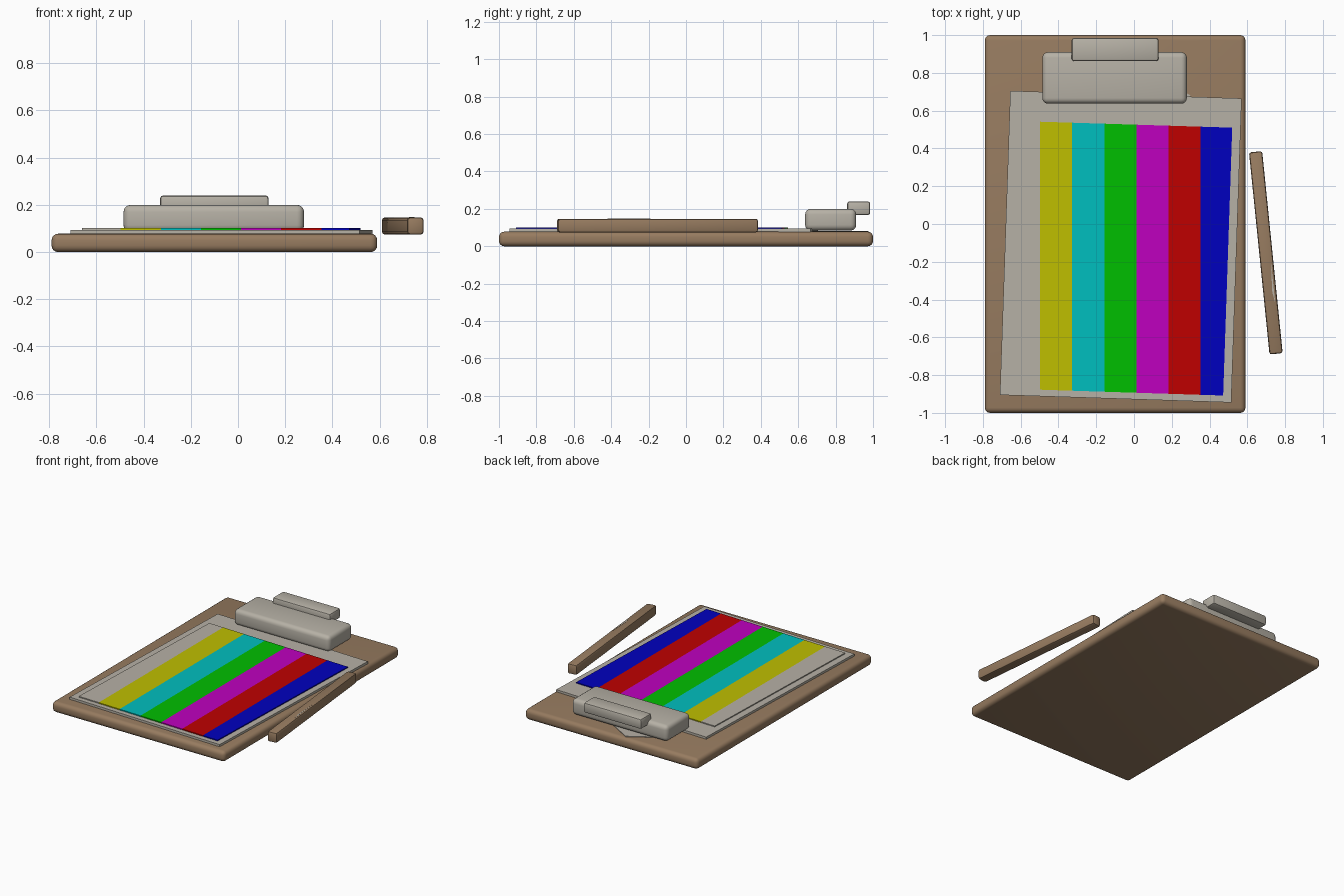
import bpy, bmesh, math
from mathutils import Vector

cube = bpy.data.objects.get("Cube")
if cube:
    bpy.data.objects.remove(cube, do_unlink=True)


def material(name, r, g, b):
    m = bpy.data.materials.new(name)
    m.use_nodes = True
    m.diffuse_color = (r, g, b, 1)
    m.node_tree.nodes["Principled BSDF"].inputs["Base Color"].default_value = (r, g, b, 1)
    return m


FULL = 0.52
wood = material("brown wood", 0.31, 0.20, 0.117)
grey = material("warm grey", 0.47, 0.44, 0.38)
bars = [grey,
        material("yellow", FULL, FULL, 0),
        material("cyan", 0, FULL, FULL),
        material("green", 0, FULL, 0),
        material("magenta", FULL, 0, FULL),
        material("red", FULL, 0, 0),
        material("blue", 0, 0, FULL)]


def finish(name, bm, mats):
    bmesh.ops.recalc_face_normals(bm, faces=bm.faces)
    mesh = bpy.data.meshes.new(name)
    bm.to_mesh(mesh)
    bm.free()
    for m in mats:
        mesh.materials.append(m)
    obj = bpy.data.objects.new(name, mesh)
    bpy.context.collection.objects.link(obj)
    return obj


def rounded_box(name, xs, ys, zs, mat, radius, segments=4, turn=0):
    """Box between the given limits with rounded edges."""
    bm = bmesh.new()
    bmesh.ops.create_cube(bm, size=1)
    size = [b - a for a, b in (xs, ys, zs)]
    bmesh.ops.scale(bm, vec=size, verts=bm.verts)
    bmesh.ops.bevel(bm, geom=bm.edges[:], offset=radius, segments=segments,
                    profile=0.5, affect='EDGES')
    obj = finish(name, bm, [mat])
    obj.location = [(a + b) / 2 for a, b in (xs, ys, zs)]
    obj.rotation_euler.z = turn
    bpy.ops.object.select_all(action='DESELECT')
    obj.select_set(True)
    bpy.context.view_layer.objects.active = obj
    bpy.ops.object.shade_smooth_by_angle(angle=math.radians(40))
    return obj


def sheet_mesh(corners, bottom, top):
    """Thin flat prism over an outline."""
    bm = bmesh.new()
    face = bm.faces.new([bm.verts.new((x, y, bottom)) for x, y in corners])
    res = bmesh.ops.extrude_face_region(bm, geom=[face])
    up = [v for v in res["geom"] if isinstance(v, bmesh.types.BMVert)]
    bmesh.ops.translate(bm, vec=(0, 0, top - bottom), verts=up)
    return bm


# Backing board
rounded_box("board", (-0.79, 0.59), (-1, 1), (0, 0.078), wood, 0.028)

# Loose scrap under the clip, and the main paper
scrap = [(-0.2, 0.975), (0.3, 0.68), (0.07, 0.545), (-0.43, 0.835)]
finish("paper_scrap", sheet_mesh(scrap, 0.076, 0.082), [grey])
paper = [(-0.655, 0.705), (0.57, 0.665), (0.515, -0.945), (-0.71, -0.905)]
finish("paper", sheet_mesh(paper, 0.076, 0.094), [grey])

# Top sheet cut into upright colour bars
picture = [(-0.61, 0.545), (0.52, 0.51), (0.472, -0.908), (-0.66, -0.872)]
bm = sheet_mesh(picture, 0.093, 0.101)
first, step = -0.497, 0.17
for i in range(6):
    bmesh.ops.bisect_plane(bm, geom=bm.verts[:] + bm.edges[:] + bm.faces[:],
                           plane_co=Vector((first + i * step, 0, 0)),
                           plane_no=Vector((1, 0, 0)))
for f in bm.faces:
    x = f.calc_center_median().x
    f.material_index = max(0, min(6, math.floor((x - first) / step) + 1))
finish("colour_bars", bm, bars)

# Metal clip and its lever
rounded_box("clip_body", (-0.485, 0.28), (0.637, 0.91), (0.084, 0.2), grey, 0.03)
rounded_box("clip_lever", (-0.33, 0.13), (0.862, 0.985), (0.167, 0.24), grey, 0.013, 2)

# Pencil beside the board with a pale worn mark
rounded_box("pencil", (0.663, 0.733), (-0.69, 0.385), (0.074, 0.147), wood,
            0.012, 2, math.radians(5.8))
mark = [(0.724, -0.19), (0.748, -0.42), (0.732, -0.36)]
finish("pencil_mark", sheet_mesh(mark, 0.144, 0.148), [grey])
